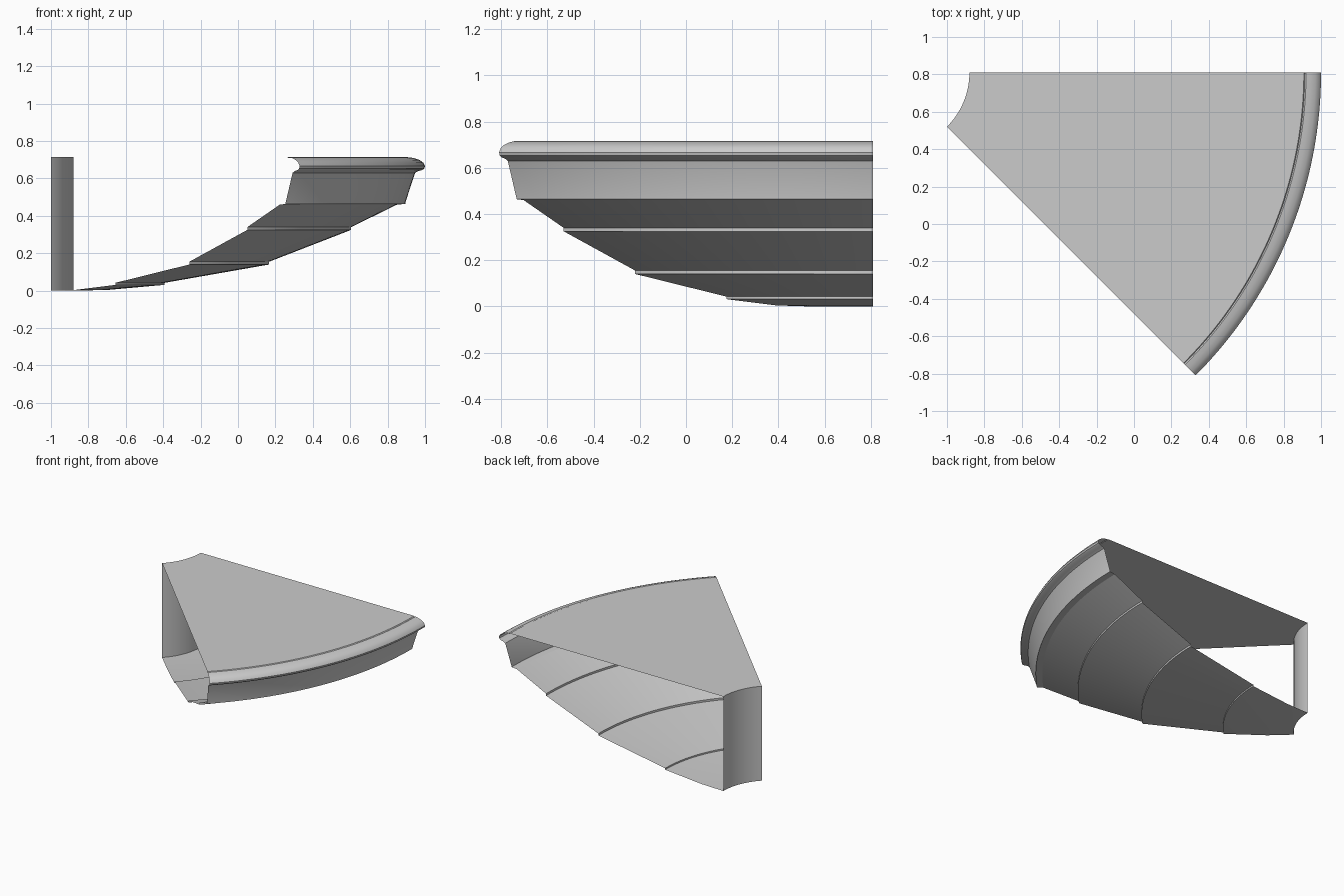
import bpy, bmesh, math

cube = bpy.data.objects.get("Cube")
if cube:
    bpy.data.objects.remove(cube, do_unlink=True)

CX, CY = -1.29, 0.81      # axis shared by every part
SWEEP = math.radians(45)
STEPS = 40

grey = bpy.data.materials.new("light_grey")
grey.use_nodes = True
colour = (0.6, 0.6, 0.6, 1)
grey.diffuse_color = colour
grey.node_tree.nodes["Principled BSDF"].inputs["Base Color"].default_value = colour


def sweep_part(name, profile):
    """Sweep an open (radius, height) profile through an eighth of a turn."""
    bm = bmesh.new()
    rows = []
    for r, z in profile:
        row = []
        for j in range(STEPS + 1):
            a = -SWEEP * j / STEPS
            row.append(bm.verts.new((CX + r * math.cos(a), CY + r * math.sin(a), z)))
        rows.append(row)
    for p, q in zip(rows, rows[1:]):
        for j in range(STEPS):
            bm.faces.new((p[j], p[j + 1], q[j + 1], q[j]))
    mesh = bpy.data.meshes.new(name)
    bm.to_mesh(mesh)
    bm.free()
    mesh.materials.append(grey)
    obj = bpy.data.objects.new(name, mesh)
    bpy.context.collection.objects.link(obj)
    bpy.ops.object.select_all(action='DESELECT')
    obj.select_set(True)
    bpy.context.view_layer.objects.active = obj
    bpy.ops.object.shade_smooth_by_angle(angle=math.radians(30))


# Curved inner wall and flat top
sweep_part("inner_wall", [(0.41, 0), (0.41, 0.715)])
sweep_part("top_surface", [(0.41, 0.715), (2.198, 0.715)])

# Rounded rim with a fine crease where it meets the top
sweep_part("rounded_rim", [
    (2.198, 0.715), (2.203, 0.709), (2.21, 0.713), (2.235, 0.708), (2.26, 0.699),
    (2.28, 0.685), (2.29, 0.667), (2.287, 0.654), (2.275, 0.645),
    (2.255, 0.64), (2.237, 0.63)])

# Leaning band under the rim, with its small ledge
sweep_part("outer_band", [(2.237, 0.63), (2.185, 0.472), (2.185, 0.464), (2.14, 0.46)])

# Stepped sloping underside
sweep_part("stepped_underside", [
    (2.14, 0.46), (1.895, 0.34), (1.895, 0.325), (1.457, 0.155), (1.457, 0.14),
    (0.897, 0.042), (0.897, 0.031), (0.594, 0.004), (0.41, 0)])
